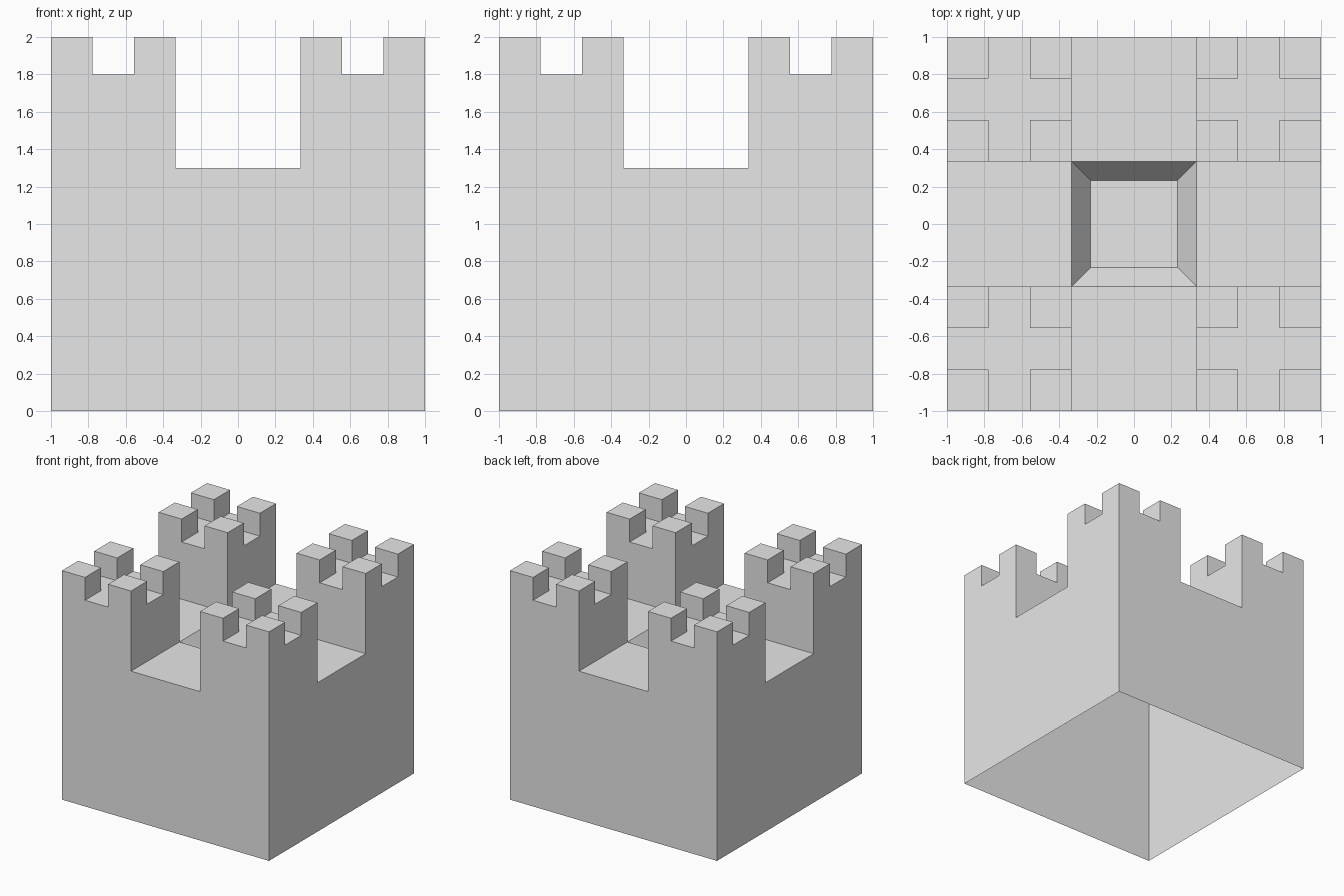
import bpy, bmesh

cube = bpy.data.objects.get("Cube")
if cube:
    bpy.data.objects.remove(cube, do_unlink=True)

CELLS = 9            # cells along each side
STEP = 2 / CELLS
DECK_Z, TOWER_RISE, MERLON_RISE = 1.3, 0.5, 0.2
PIT_DEPTH, PIT_TAPER = 0.15, 0.7

stone = bpy.data.materials.new("light_grey_stone")
stone.use_nodes = True
colour = (0.8, 0.8, 0.8, 1)
stone.diffuse_color = colour
stone.node_tree.nodes["Principled BSDF"].inputs["Base Color"].default_value = colour

bm = bmesh.new()


def cell(face):
    """Column and row of a face on the grid."""
    c = face.calc_center_median()
    return int((c.x + 1) / STEP), int((c.y + 1) / STEP)


def raise_faces(rule, base_z, rise, taper=1.0):
    """Extrude the level faces at base_z whose cell meets the rule."""
    chosen = [f for f in bm.faces
              if abs(f.normal.z) > 0.9
              and abs(f.calc_center_median().z - base_z) < 0.01
              and rule(*cell(f))]
    new = bmesh.ops.extrude_face_region(bm, geom=chosen)["geom"]
    for v in (g for g in new if isinstance(g, bmesh.types.BMVert)):
        v.co.x *= taper
        v.co.y *= taper
        v.co.z += rise
    old = [f for f in chosen if f.is_valid]
    if old:
        bmesh.ops.delete(bm, geom=old, context='FACES')
    bm.normal_update()


def is_tower(i, j):
    return i // 3 != 1 and j // 3 != 1


def is_merlon(i, j):
    return is_tower(i, j) and i % 3 != 1 and j % 3 != 1


def is_pit(i, j):
    return i // 3 == 1 and j // 3 == 1


# Deck
bmesh.ops.create_grid(bm, x_segments=CELLS, y_segments=CELLS, size=1)
for v in bm.verts:
    v.co.z = DECK_Z
bm.normal_update()

# Outer walls, open underneath
rim = [e for e in bm.edges if e.is_boundary]
skirt = bmesh.ops.extrude_edge_only(bm, edges=rim)["geom"]
for v in (g for g in skirt if isinstance(g, bmesh.types.BMVert)):
    v.co.z = 0
bm.normal_update()

# Corner towers, their merlons and the tapered central pit
raise_faces(is_tower, DECK_Z, TOWER_RISE)
raise_faces(is_merlon, DECK_Z + TOWER_RISE, MERLON_RISE)
raise_faces(is_pit, DECK_Z, -PIT_DEPTH, PIT_TAPER)

# Merge flat regions and point the surface outward
bmesh.ops.recalc_face_normals(bm, faces=bm.faces[:])
top = max(bm.faces, key=lambda f: f.calc_center_median().z)
if top.normal.z < 0:
    bmesh.ops.reverse_faces(bm, faces=bm.faces[:])
bmesh.ops.dissolve_limit(bm, angle_limit=0.01, verts=bm.verts[:], edges=bm.edges[:])

mesh = bpy.data.meshes.new("castle_keep")
bm.to_mesh(mesh)
bm.free()
mesh.materials.append(stone)
keep = bpy.data.objects.new("castle_keep", mesh)
bpy.context.collection.objects.link(keep)
